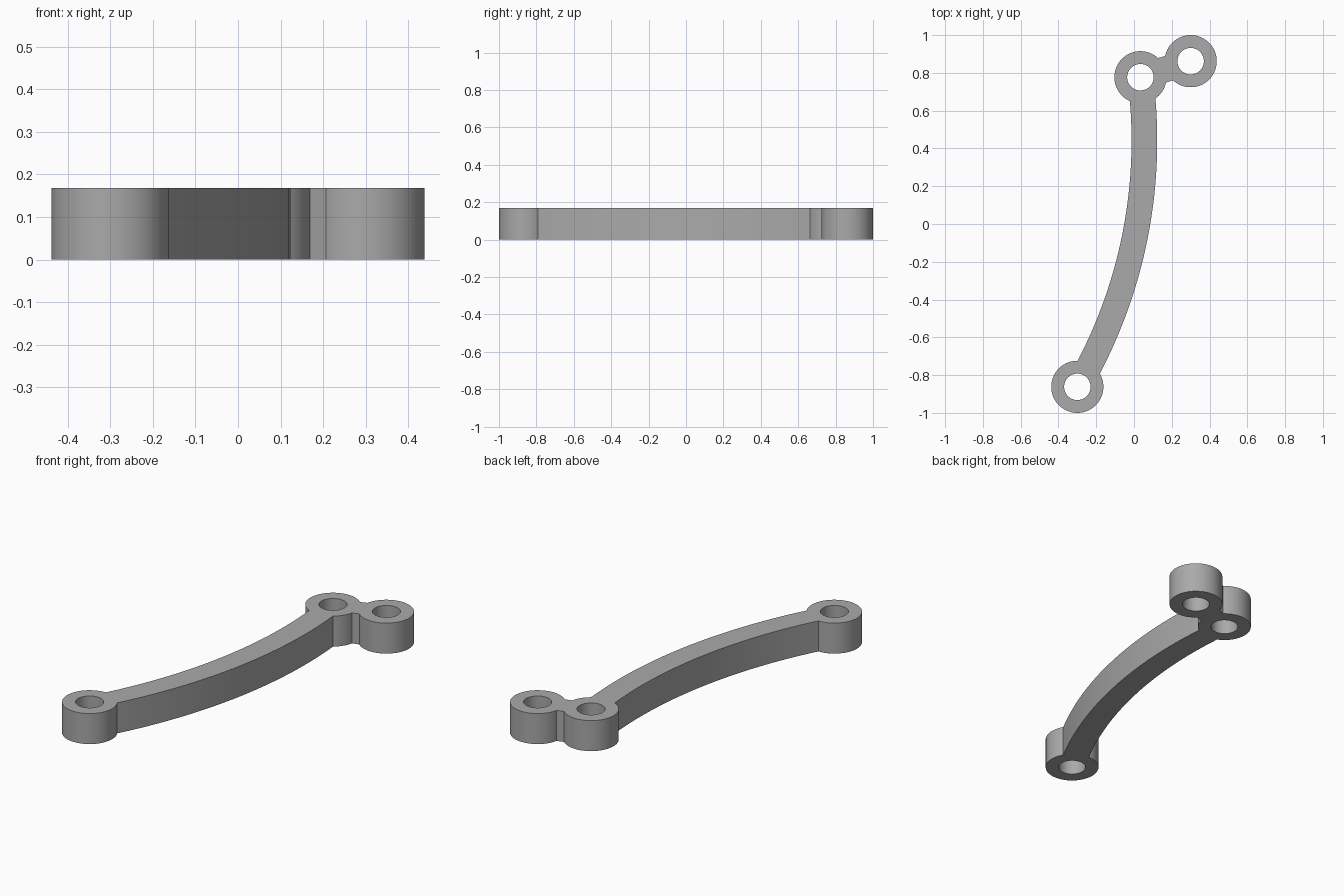
import bpy
import bmesh
from math import atan2, cos, sin, radians, tau
from mathutils import Vector

cube = bpy.data.objects.get("Cube")
if cube:
    bpy.data.objects.remove(cube)

HEIGHT = 0.168
RING, HOLE = 0.138, 0.07
HALF_WIDTH = 0.068
end_eye, elbow_eye, tip_eye = (Vector(p) for p in ((-0.3, -0.862), (0.034, 0.777), (0.3, 0.862)))

grey = bpy.data.materials.new("Plain grey")
grey.use_nodes = True
colour = (0.4, 0.4, 0.4, 1)
grey.diffuse_color = colour
grey.node_tree.nodes["Principled BSDF"].inputs["Base Color"].default_value = colour


def prism(name, outline, bottom=0.0, top=HEIGHT):
    """Extrude a counter-clockwise flat outline upwards."""
    bm = bmesh.new()
    face = bm.faces.new([bm.verts.new((x, y, bottom)) for x, y in outline])
    grown = bmesh.ops.extrude_face_region(bm, geom=[face], use_keep_orig=True)
    verts = [v for v in grown["geom"] if isinstance(v, bmesh.types.BMVert)]
    bmesh.ops.translate(bm, verts=verts, vec=(0, 0, top - bottom))
    bmesh.ops.recalc_face_normals(bm, faces=bm.faces)
    mesh = bpy.data.meshes.new(name)
    bm.to_mesh(mesh)
    bm.free()
    mesh.materials.append(grey)
    obj = bpy.data.objects.new(name, mesh)
    bpy.context.collection.objects.link(obj)
    return obj


def arc(centre, radius, start, end, steps):
    angles = (start + (end - start) * i / steps for i in range(steps + 1))
    return [(centre.x + radius * cos(a), centre.y + radius * sin(a)) for a in angles]


def disc(centre, radius):
    return arc(centre, radius, 0, tau, 96)[:-1]


def combine(target, other, operation):
    """Apply a boolean and discard the helper."""
    mod = target.modifiers.new("Join", "BOOLEAN")
    mod.operation, mod.solver, mod.object = operation, "EXACT", other
    bpy.context.view_layer.objects.active = target
    bpy.ops.object.modifier_apply(modifier=mod.name)
    bpy.data.objects.remove(other)


# Curved arm between the far eye and the elbow eye
pivot, bend = Vector((-2.527, 0.44)), 2.582
ends = [atan2(*(p - pivot).yx) for p in (end_eye, elbow_eye)]
outer = arc(pivot, bend + HALF_WIDTH, *ends, 40)
inner = arc(pivot, bend - HALF_WIDTH, *ends, 40)
link_arm = prism("curved_link_arm", outer + inner[::-1])

# Short neck between the two neighbouring eyes
along = (tip_eye - elbow_eye).normalized()
side = Vector((-along.y, along.x)) * HALF_WIDTH
neck = prism("neck", [elbow_eye - side, tip_eye - side, tip_eye + side, elbow_eye + side])
combine(link_arm, neck, "UNION")

# Round eyes, then the holes through them
eyes = (end_eye, elbow_eye, tip_eye)
for eye in eyes:
    combine(link_arm, prism("eye", disc(eye, RING)), "UNION")
for eye in eyes:
    combine(link_arm, prism("hole", disc(eye, HOLE), -0.1, HEIGHT + 0.1), "DIFFERENCE")

# Smooth curved walls with crisp rims
bpy.ops.object.select_all(action="DESELECT")
link_arm.select_set(True)
bpy.context.view_layer.objects.active = link_arm
bpy.ops.object.shade_smooth_by_angle(angle=radians(30))
